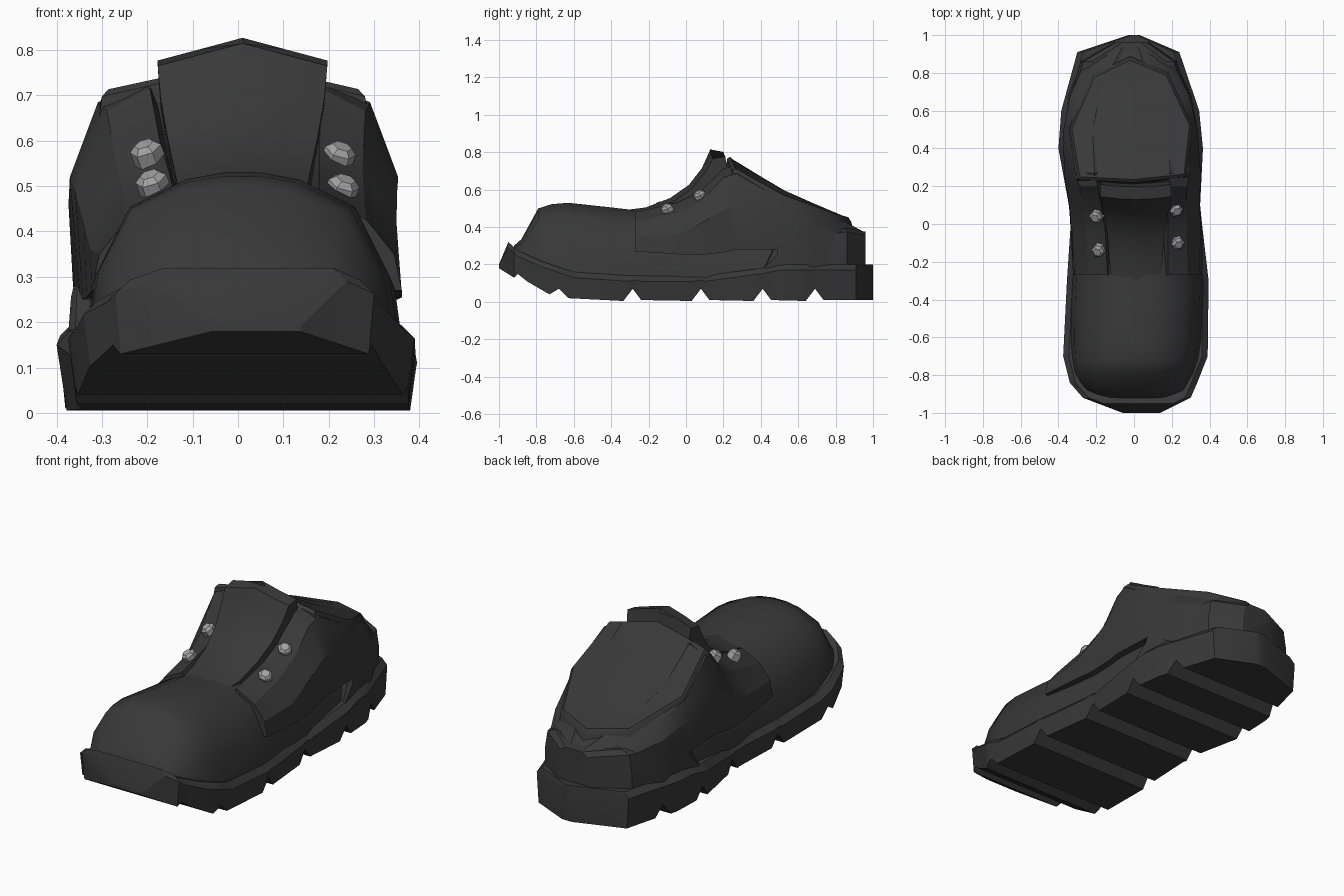
import bpy, bmesh, math
from mathutils import Vector

if "Cube" in bpy.data.objects:
    bpy.data.objects.remove(bpy.data.objects["Cube"])


def make_material(name, value):
    mat = bpy.data.materials.new(name)
    mat.use_nodes = True
    color = (value, value, value, 1)
    mat.diffuse_color = color
    mat.node_tree.nodes["Principled BSDF"].inputs["Base Color"].default_value = color
    return mat


black = make_material("black leather", 0.04)
metal = make_material("grey metal", 0.36)


def finish(name, bm, mat, angle=30):
    bmesh.ops.recalc_face_normals(bm, faces=bm.faces)
    mesh = bpy.data.meshes.new(name)
    bm.to_mesh(mesh)
    bm.free()
    mesh.materials.append(mat)
    obj = bpy.data.objects.new(name, mesh)
    bpy.context.collection.objects.link(obj)
    bpy.ops.object.select_all(action="DESELECT")
    obj.select_set(True)
    bpy.context.view_layer.objects.active = obj
    bpy.ops.object.shade_smooth_by_angle(angle=math.radians(angle))
    return obj


def loft(name, rings, angle=30):
    """Skin closed rings of equal length and cap both ends."""
    bm = bmesh.new()
    loops = [[bm.verts.new(p) for p in ring] for ring in rings]
    for a, b in zip(loops, loops[1:]):
        for i in range(len(a)):
            j = (i + 1) % len(a)
            bm.faces.new((a[i], a[j], b[j], b[i]))
    bm.faces.new(loops[0])
    bm.faces.new(loops[-1])
    return finish(name, bm, black, angle)


def interp(table, y, column):
    """Linear lookup in a table whose rows start with y."""
    for a, b in zip(table, table[1:]):
        if y <= b[0]:
            t = max(0, (y - a[0]) / (b[0] - a[0]))
            return a[column] + t * (b[column] - a[column])
    return table[-1][column]


# Sole outline: y, right edge, left edge
outline = [(-1, -.06, .14), (-.92, -.27, .3), (-.84, -.34, .335), (-.7, -.375, .39),
           (-.3, -.355, .395), (0, -.335, .36), (.1, -.345, .35), (.4, -.4, .365),
           (.6, -.385, .345), (.91, -.3, .24), (1, -.03, .03)]
# Sole welt height and lugged tread height along y
welt = [(-1, .2), (-.95, .32), (-.9, .275), (-.78, .22), (-.6, .16), (-.3, .14),
        (.1, .14), (.4, .18), (.5, .2), (1, .2)]
tread = [(-1, .18), (-.92, .13), (-.9, .15), (-.85, .11), (-.73, .04), (-.68, .07), (-.63, .02)]
for notch in (-.285, .08, .41, .69):
    tread += [(notch - .05, .005), (notch, .07), (notch + .045, .01)]
tread.append((1, .01))


def center(y):
    return (interp(outline, y, 1) + interp(outline, y, 2)) / 2


def half_width(y):
    return (interp(outline, y, 2) - interp(outline, y, 1)) / 2


def mirrored(y, half):
    """Ring from half-section points (half width, height) running base to top."""
    c = center(y)
    right = [(c - w, y, z) for w, z in half]
    left = [(c + w, y, z) for w, z in reversed(half)]
    return right + left


# Sole with bevelled welt and cut lugs
rings = []
for y in sorted({row[0] for row in outline + welt + tread}):
    w = half_width(y)
    top, low = interp(welt, y, 1), interp(tread, y, 1)
    lip = min(.03, (top - low) / 3)
    rings.append(mirrored(y, [(w * .96, low), (w, top - lip), (w - min(.03, w / 2), top)]))
loft("sole", rings, 25)

# Vamp and toe box, running under the quarters: y, half width, base, top
vamp = [(-.92, .2, .24, .3), (-.88, .27, .22, .335), (-.79, .315, .2, .5),
        (-.72, .335, .17, .522), (-.63, .345, .15, .53), (-.4, .35, .12, .505),
        (-.27, .345, .12, .49), (-.1, .33, .12, .49), (.2, .33, .12, .5), (.6, .33, .12, .45)]
arch = [(1, 0), (.94, .4), (.72, .8), (.36, .96), (.12, 1)]
loft("toe_and_vamp",
     [mirrored(y, [(w * a, base + (top - base) * h) for a, h in arch])
      for y, w, base, top in vamp], 70)

# Quarters: y, then (half width, height) for base, bulge, flap outer and inner edge
quarter = [
    (-.27, (.342, .27), (.325, .35), (.265, .425), (.16, .48)),
    (-.05, (.348, .255), (.34, .36), (.265, .475), (.165, .53)),
    (.08, (.347, .25), (.345, .42), (.27, .535), (.175, .59)),
    (.2, (.345, .265), (.355, .49), (.285, .665), (.19, .715)),
    (.27, (.345, .28), (.362, .52), (.3, .685), (.2, .725)),
    (.5, (.345, .28), (.355, .46), (.325, .55), (.2, .59)),
    (.68, (.325, .18), (.315, .4), (.26, .475), (.16, .51)),
    (.85, (.25, .18), (.235, .36), (.17, .405), (.08, .43)),
    (.94, (.1, .18), (.1, .3), (.08, .365), (.04, .38))]
rings = []
for y, *half in quarter:
    w, z = half[-1]
    rings.append(mirrored(y, half + [(w - .02, z - (.05 if y < .25 else .01))]))
loft("quarters", rings, 25)

# Raised heel counter: y, top height, inset from the sole edge
counter = [(.42, .2, .025), (.49, .34, .025), (.65, .365, .028), (.86, .395, .03), (.96, .375, .04)]
rings = []
for y, top, inset in counter:
    w = half_width(y) - inset
    rings.append(mirrored(y, [(w, .17), (w, (top + .17) / 2), (w - .015, top - .02),
                              (w - min(.06, w / 2), top)]))
loft("heel_counter", rings, 30)

# Closed ankle collar: tilted, crowned polygon with a soft inset panel
rim = [(-.3, .235), (-.345, .5), (-.22, .79), (-.02, .885), (.18, .8), (.31, .52), (.28, .25), (0, .22)]


def collar_ring(scale, lift):
    points = []
    for x, y in rim:
        x, y = x * scale - .02 * (1 - scale), .53 + (y - .53) * scale
        points.append((x, y, .76 - .51 * (y - .25) - .06 * (x / .3) ** 2 + lift))
    return points


loft("ankle_collar", [collar_ring(1.03, -.08), collar_ring(1, -.01), collar_ring(.95, .008),
                      collar_ring(.9, .002), collar_ring(.45, -.012)], 40)

# Tongue: y, side height, half width, crown, back offset in y and z
tongue = [(-.36, .46, .12, .025, .05, -.06), (-.2, .485, .14, .02, .05, -.06),
          (-.07, .535, .15, .02, .08, -.06), (.03, .605, .165, .02, .11, -.04),
          (.1, .69, .18, .025, .13, -.03), (.145, .765, .187, .05, .065, .012)]
rings = []
for y, z, w, crown, dy, dz in tongue:
    front = [(.01 + w * t, y - .015 * (1 - t * t), z + crown * (1 - abs(t)))
             for t in (-1, -.5, 0, .5, 1)]
    back = [(x, yy + dy, zz + dz) for x, yy, zz in reversed(front)]
    rings.append(front + back)
loft("tongue", rings, 35)


# Hexagonal lace studs, standing along the flap normals
def stud(name, x, y, z):
    bm = bmesh.new()
    bmesh.ops.create_cone(bm, cap_ends=True, segments=6, radius1=.036, radius2=.036, depth=.05)
    top = [e for e in bm.edges if all(v.co.z > 0 for v in e.verts)]
    bmesh.ops.bevel(bm, geom=top, offset=.012, segments=1, affect="EDGES")
    normal = Vector((.3 if x > 0 else -.3, -.4, .8))
    obj = finish(name, bm, metal, 20)
    obj.rotation_euler = normal.to_track_quat("Z", "Y").to_euler()
    obj.location = (x, y, z)


stud("left_upper_stud", .222, .075, .567)
stud("left_lower_stud", .23, -.1, .495)
stud("right_upper_stud", -.2, .04, .572)
stud("right_lower_stud", -.188, -.14, .505)
